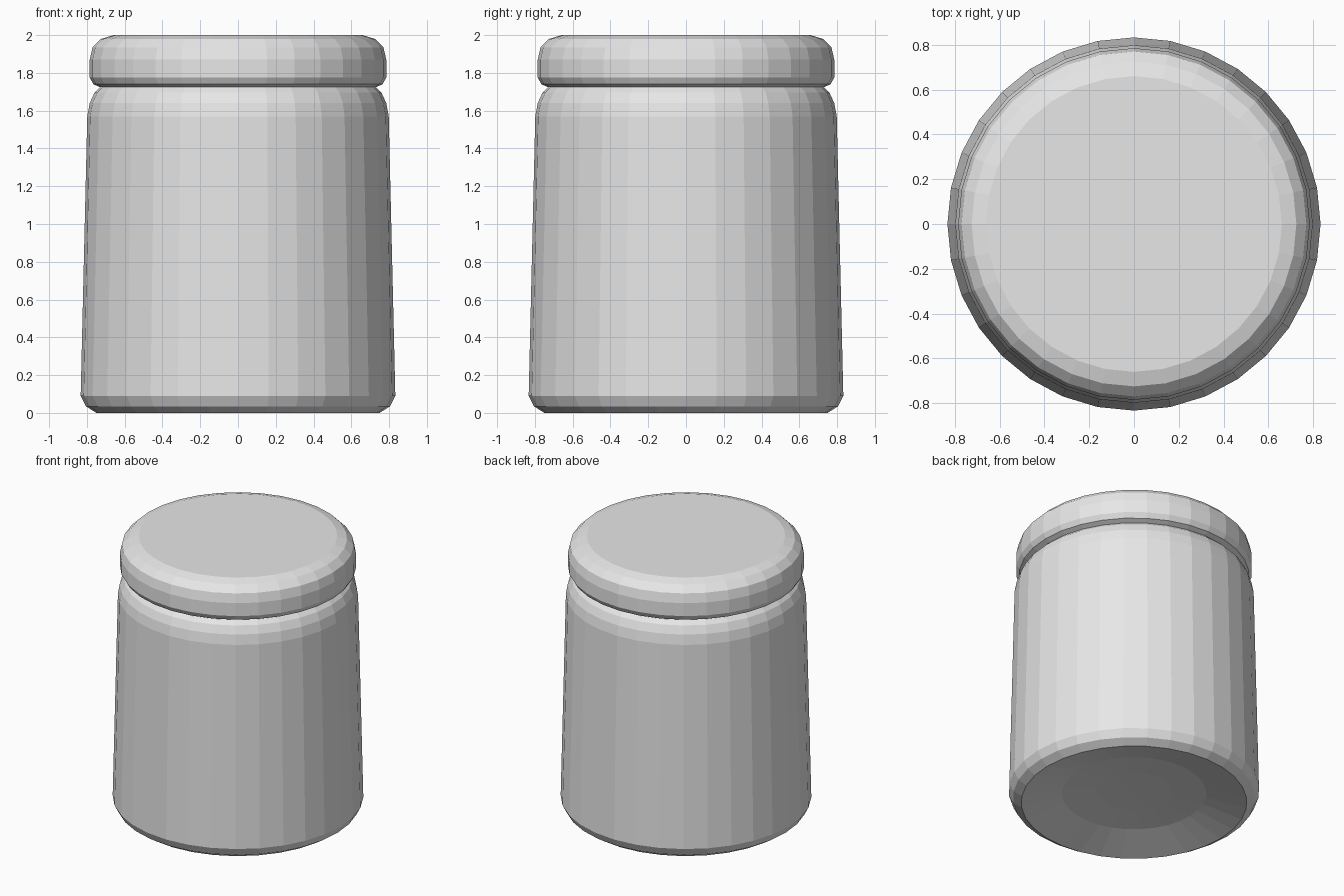
import bpy
import bmesh
from math import cos, sin, tau

cube = bpy.data.objects.get("Cube")
if cube:
    bpy.data.objects.remove(cube, do_unlink=True)

SIDES = 32

grey = bpy.data.materials.new("light_grey")
grey.use_nodes = True
grey.diffuse_color = (0.8, 0.8, 0.8, 1)
grey.node_tree.nodes["Principled BSDF"].inputs["Base Color"].default_value = (0.8, 0.8, 0.8, 1)


def lathe(name, profile):
    """Turn a (radius, height) profile about z; ends with zero radius become fans."""
    bm = bmesh.new()
    rings = []
    for r, z in profile:
        n = SIDES if r else 1
        rings.append([bm.verts.new((r * cos(tau * i / SIDES), r * sin(tau * i / SIDES), z))
                      for i in range(n)])
    for a, b in zip(rings, rings[1:]):
        for i in range(SIDES):
            j = (i + 1) % SIDES
            if len(a) == 1:
                bm.faces.new((a[0], b[j], b[i]))
            else:
                bm.faces.new((a[i], a[j], b[j], b[i]))
    # Flat cap over the last ring
    bm.faces.new(rings[-1])
    bmesh.ops.recalc_face_normals(bm, faces=bm.faces)
    mesh = bpy.data.meshes.new(name)
    bm.to_mesh(mesh)
    bm.free()
    mesh.materials.append(grey)
    obj = bpy.data.objects.new(name, mesh)
    bpy.context.collection.objects.link(obj)
    return obj


# Tapered jar with a hollowed base and rounded shoulder
lathe("jar_body", [(0, 0.09), (0.25, 0.085), (0.48, 0.07), (0.75, 0),
                   (0.805, 0.035), (0.833, 0.09), (0.798, 1.57),
                   (0.785, 1.64), (0.76, 1.695), (0.73, 1.724)])

# Rounded lid, slightly narrower than the jar
lathe("lid", [(0, 1.724), (0.73, 1.724), (0.765, 1.74), (0.785, 1.775),
              (0.785, 1.87), (0.77, 1.935), (0.725, 1.98), (0.66, 2.0)])
